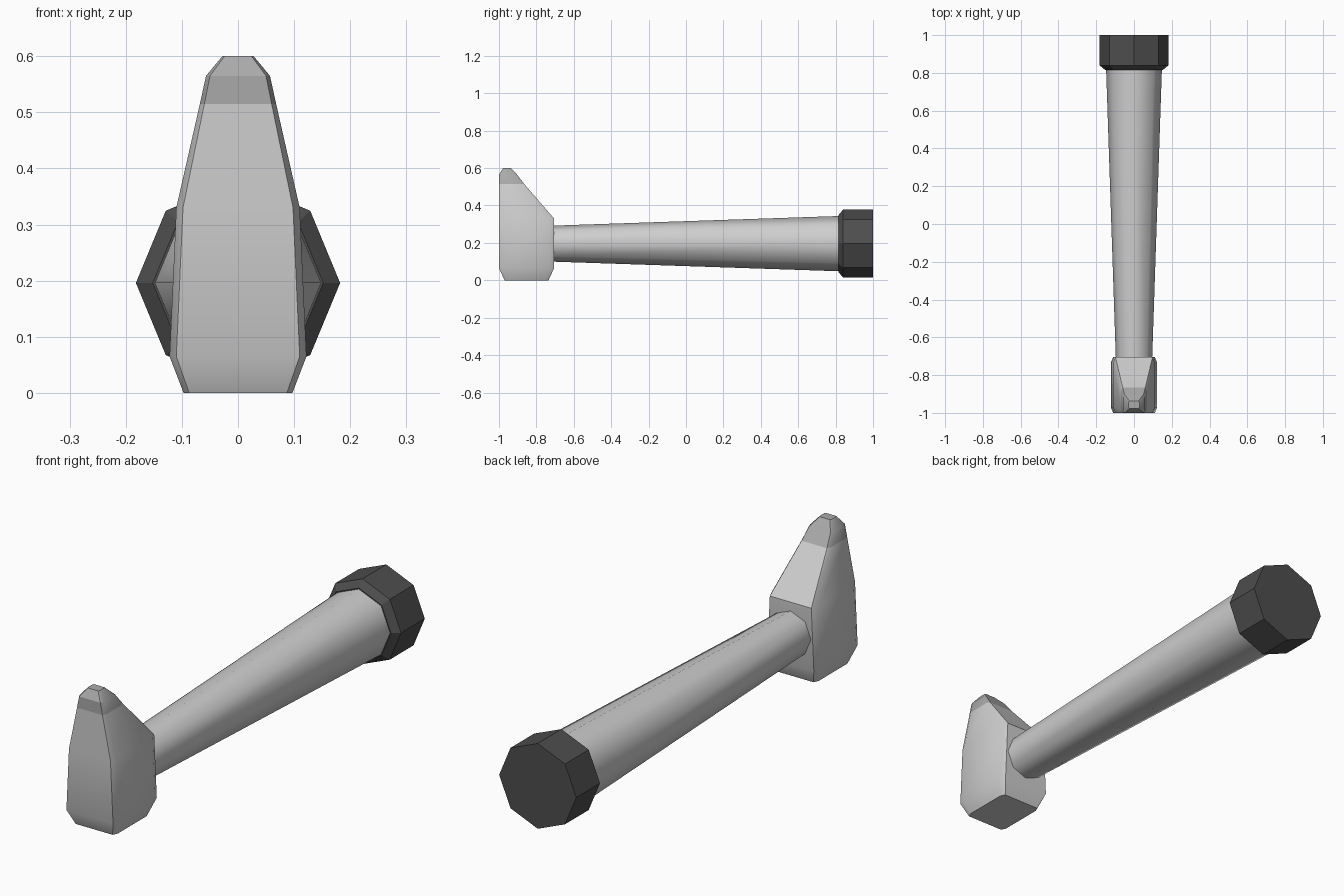
import bpy, bmesh, math

if "Cube" in bpy.data.objects:
    bpy.data.objects.remove(bpy.data.objects["Cube"])


def material(name, c):
    m = bpy.data.materials.new(name)
    m.diffuse_color = (c, c, c, 1)
    m.use_nodes = True
    m.node_tree.nodes["Principled BSDF"].inputs["Base Color"].default_value = m.diffuse_color
    return m


LIGHT = material("light grey", 0.62)
TIP = material("mid grey", 0.40)
DARK = material("dark grey", 0.075)


def loft(name, rings, mats, smooth=None):
    """Skin a list of closed point rings and cap both ends."""
    bm = bmesh.new()
    vs = [[bm.verts.new(p) for p in ring] for ring in rings]
    n = len(vs[0])
    for a, b in zip(vs, vs[1:]):
        for i in range(n):
            j = (i + 1) % n
            bm.faces.new((a[i], a[j], b[j], b[i]))
    bm.faces.new(vs[0])
    bm.faces.new(vs[-1])
    bmesh.ops.recalc_face_normals(bm, faces=bm.faces)
    me = bpy.data.meshes.new(name)
    bm.to_mesh(me)
    bm.free()
    for m in mats:
        me.materials.append(m)
    ob = bpy.data.objects.new(name, me)
    bpy.context.collection.objects.link(ob)
    if smooth:
        bpy.ops.object.select_all(action='DESELECT')
        ob.select_set(True)
        bpy.context.view_layer.objects.active = ob
        bpy.ops.object.shade_smooth_by_angle(angle=math.radians(smooth))
    return ob


def octagon(y, r, cz=0.196):
    return [(r * math.cos(k * math.pi / 4), y, cz + r * math.sin(k * math.pi / 4))
            for k in range(8)]


def chamfered(z, y0, y1, hx, cx, cy):
    """Rectangle section with narrow cut corners."""
    return [(-hx + cx, y0, z), (hx - cx, y0, z), (hx, y0 + cy, z), (hx, y1 - cy, z),
            (hx - cx, y1, z), (-hx + cx, y1, z), (-hx, y1 - cy, z), (-hx, y0 + cy, z)]


# Hammer head, with a darker tip
sections = [(0.0, -0.970, -0.735, 0.097, 0.010, 0.020),
            (0.065, -1.0, -0.705, 0.122, 0.012, 0.027),
            (0.33, -1.0, -0.705, 0.110, 0.012, 0.027),
            (0.515, -1.0, -0.865, 0.068, 0.008, 0.018),
            (0.565, -1.0, -0.903, 0.057, 0.007, 0.014),
            (0.60, -0.978, -0.936, 0.028, 0.004, 0.007)]
head = loft("hammer_head", [chamfered(*s) for s in sections], [LIGHT, TIP], 30)
for p in head.data.polygons:
    p.material_index = int(p.center.z > 0.52)

# Tapered handle
loft("handle", [octagon(-0.72, 0.096), octagon(0.83, 0.148)], [LIGHT], 60)

# End cap
loft("end_cap", [octagon(0.815, 0.152), octagon(0.84, 0.182), octagon(1.0, 0.182)], [DARK])
